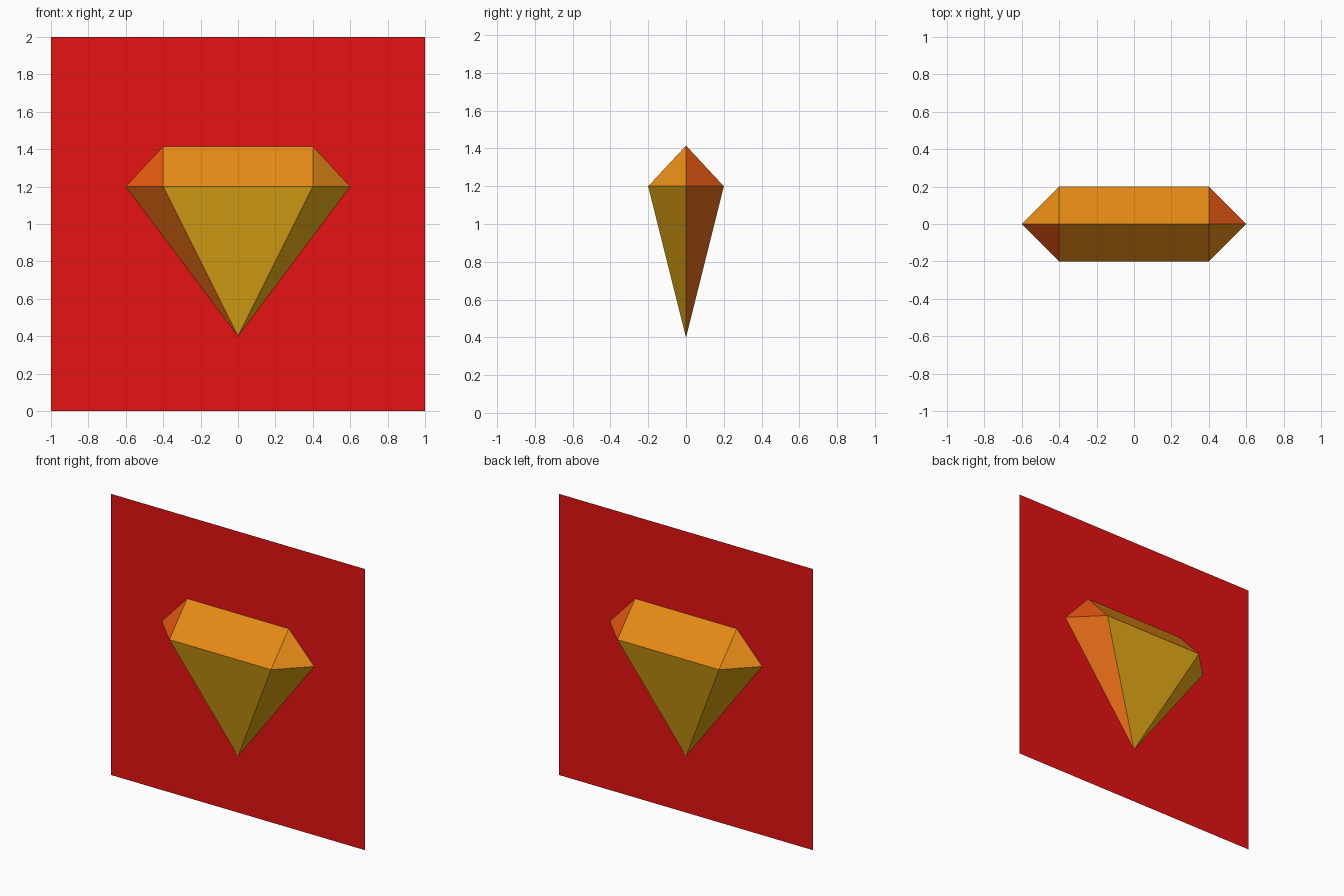
import bpy
import bmesh

cube = bpy.data.objects.get("Cube")
if cube:
    bpy.data.objects.remove(cube, do_unlink=True)


def material(name, r, g, b):
    mat = bpy.data.materials.new(name)
    mat.use_nodes = True
    mat.diffuse_color = (r, g, b, 1)
    mat.node_tree.nodes["Principled BSDF"].inputs["Base Color"].default_value = (r, g, b, 1)
    return mat


def add_object(name, bm, materials):
    mesh = bpy.data.meshes.new(name)
    bm.to_mesh(mesh)
    bm.free()
    for mat in materials:
        mesh.materials.append(mat)
    obj = bpy.data.objects.new(name, mesh)
    bpy.context.collection.objects.link(obj)
    return obj


red = material("red", 0.8, 0.006, 0.006)
orange = material("orange", 0.8, 0.26, 0.008)
yellow = material("golden yellow", 0.8, 0.41, 0.008)
red_orange = material("red orange", 0.8, 0.10, 0.006)
deep_orange = material("deep orange", 0.8, 0.157, 0.008)

# Backing panel: a single upright sheet through the gem's middle
bm = bmesh.new()
corners = [(-1, 0, 0), (1, 0, 0), (1, 0, 2), (-1, 0, 2)]
bm.faces.new([bm.verts.new(c) for c in corners])
add_object("backing_panel", bm, [red])

# Gem: six-sided girdle, pointed below, with a ridge along the top
bm = bmesh.new()
outline = [(0.6, 0), (0.4, 0.2), (-0.4, 0.2), (-0.6, 0), (-0.4, -0.2), (0.4, -0.2)]
girdle = [bm.verts.new((x, y, 1.2)) for x, y in outline]
tip = bm.verts.new((0, 0, 0.4))
ridge_right = bm.verts.new((0.4, 0, 1.415))
ridge_left = bm.verts.new((-0.4, 0, 1.415))
for i, a in enumerate(girdle):
    b = girdle[(i + 1) % len(girdle)]
    bm.faces.new((tip, b, a))
    top_a, top_b = (ridge_right if v.co.x > 0 else ridge_left for v in (a, b))
    bm.faces.new((a, b, top_b) if top_a is top_b else (a, b, top_b, top_a))
bm.normal_update()

# Two opposite end corners are redder; the lower facets are yellower
for face in bm.faces:
    n = face.normal
    lower = n.z < 0
    redder = n.x * n.y > 0.01
    face.material_index = (2 if redder else 0) + (1 if lower else 0)
add_object("gem", bm, [orange, yellow, red_orange, deep_orange])
